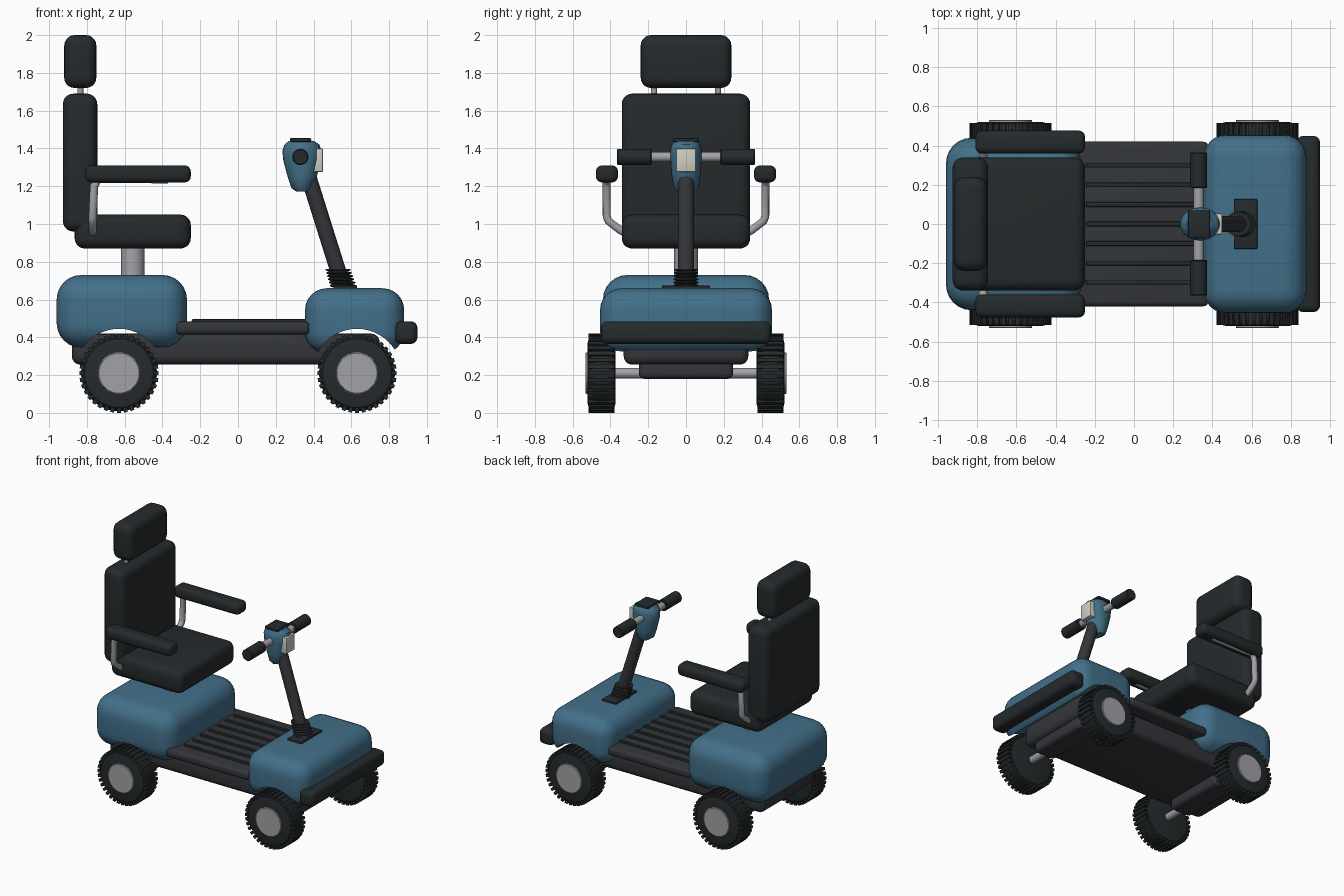
import bpy, bmesh, math
from mathutils import Vector, Matrix

if "Cube" in bpy.data.objects:
    bpy.data.objects.remove(bpy.data.objects["Cube"])


def material(name, r, g, b):
    m = bpy.data.materials.new(name)
    m.diffuse_color = (r, g, b, 1)
    m.use_nodes = True
    m.node_tree.nodes["Principled BSDF"].inputs["Base Color"].default_value = m.diffuse_color
    return m


BLUE = material("blue paint", 0.055, 0.16, 0.25)
BLACK = material("black padding", 0.018, 0.023, 0.025)
DARK = material("dark plastic", 0.034, 0.036, 0.041)
SILVER = material("silver metal", 0.36, 0.36, 0.39)
CREAM = material("lamp lens", 0.62, 0.62, 0.54)


def finish(name, bm, mat, smooth=True):
    bmesh.ops.recalc_face_normals(bm, faces=bm.faces)
    me = bpy.data.meshes.new(name)
    bm.to_mesh(me)
    bm.free()
    me.materials.append(mat)
    ob = bpy.data.objects.new(name, me)
    bpy.context.collection.objects.link(ob)
    if smooth:
        smooth_object(ob)
    return ob


def activate(ob):
    bpy.ops.object.select_all(action='DESELECT')
    ob.select_set(True)
    bpy.context.view_layer.objects.active = ob


def smooth_object(ob):
    activate(ob)
    bpy.ops.object.shade_smooth_by_angle(angle=math.radians(35))


def box(name, x, y, z, mat, bevel=0.0, seg=4, smooth=True):
    """Rounded box from (min, max) ranges."""
    bm = bmesh.new()
    bmesh.ops.create_cube(bm, size=1)
    for v in bm.verts:
        v.co = [(r[0] + r[1]) / 2 + c * (r[1] - r[0]) for r, c in zip((x, y, z), v.co)]
    if bevel:
        bmesh.ops.bevel(bm, geom=bm.edges[:], offset=bevel, segments=seg, profile=0.5,
                        affect='EDGES', clamp_overlap=True)
    return finish(name, bm, mat, smooth)


def loft(name, rings, mat, n=24, matrix=Matrix()):
    """Elliptical rings (x, y, z, rx, ry) joined and capped."""
    bm = bmesh.new()
    loops = [[bm.verts.new((x + rx * math.cos(2 * math.pi * i / n),
                            y + ry * math.sin(2 * math.pi * i / n), z)) for i in range(n)]
             for x, y, z, rx, ry in rings]
    for a, b in zip(loops, loops[1:]):
        for i in range(n):
            j = (i + 1) % n
            bm.faces.new((a[i], a[j], b[j], b[i]))
    bm.faces.new(loops[0][::-1])
    bm.faces.new(loops[-1])
    bm.transform(matrix)
    return finish(name, bm, mat)


def lathe(name, profile, mat, origin, axis, n=24):
    """Profile of (distance along axis, radius)."""
    m = Matrix.Translation(origin) @ Vector(axis).to_track_quat('Z', 'Y').to_matrix().to_4x4()
    return loft(name, [(0, 0, d, r, r) for d, r in profile], mat, n, m)


def rod(name, a, b, r, mat, n=20):
    d = Vector(b) - Vector(a)
    return lathe(name, [(0, r), (d.length, r)], mat, a, d, n)


def cut_arch(body, x):
    cutter = rod("arch_cutter", (x, -0.7, 0.21), (x, 0.7, 0.21), 0.235, BLACK, 48)
    cutter.hide_render = True
    mod = body.modifiers.new("arch", 'BOOLEAN')
    mod.operation, mod.object, mod.solver = 'DIFFERENCE', cutter, 'EXACT'
    activate(body)
    bpy.ops.object.modifier_apply(modifier="arch")
    bpy.data.objects.remove(cutter)
    smooth_object(body)


# Body shells with wheel arches
rear = box("rear_body", (-0.96, -0.27), (-0.44, 0.44), (0.345, 0.73), BLUE, 0.13, 6)
cut_arch(rear, -0.63)
front = box("front_body", (0.355, 0.88), (-0.455, 0.455), (0.315, 0.66), BLUE, 0.115, 6)
cut_arch(front, 0.63)

# Chassis, floor and bumper
box("chassis", (-0.88, 0.75), (-0.33, 0.33), (0.255, 0.42), DARK, 0.045)
box("floor_deck", (-0.33, 0.38), (-0.42, 0.42), (0.415, 0.483), DARK, 0.025)
for i in range(-3, 4):
    box("floor_rib", (-0.245, 0.365), (i * 0.1 - 0.012, i * 0.1 + 0.012), (0.475, 0.496), BLACK, 0.006, 2)
box("front_bumper", (0.83, 0.95), (-0.45, 0.45), (0.365, 0.485), BLACK, 0.035)

# Axles and wheels
for x in (-0.63, 0.63):
    rod("axle", (x, -0.5, 0.21), (x, 0.5, 0.21), 0.028, SILVER)
    box("axle_housing", (x - 0.09, x + 0.09), (-0.25, 0.25), (0.18, 0.285), DARK, 0.03)
    for s in (-1, 1):
        c = Vector((x, s * 0.447, 0.21))
        lathe("tyre", [(-0.074, 0.16), (-0.068, 0.182), (-0.05, 0.196), (-0.025, 0.201), (0.025, 0.201),
                       (0.05, 0.196), (0.068, 0.182), (0.074, 0.16)], BLACK, c, (0, s, 0), 48)
        lathe("wheel_hub", [(0.06, 0.11), (0.082, 0.11), (0.085, 0.106)], SILVER, c, (0, s, 0), 36)
        bm = bmesh.new()
        for k in range(36):
            m = (Matrix.Translation(c) @ Matrix.Rotation(2 * math.pi * k / 36, 4, 'Y')
                 @ Matrix.Translation((0, 0, 0.197)) @ Matrix.Diagonal((0.021, 0.136, 0.026, 1)))
            bmesh.ops.create_cube(bm, size=1, matrix=m)
        finish("tyre_tread", bm, BLACK, False)

# Seat, backrest and headrest
rod("seat_post", (-0.557, 0, 0.68), (-0.557, 0, 0.9), 0.063, SILVER, 28)
box("seat_cushion", (-0.865, -0.25), (-0.34, 0.34), (0.87, 1.05), BLACK, 0.055, 5)
box("backrest", (-0.927, -0.745), (-0.34, 0.34), (0.96, 1.69), BLACK, 0.055, 5)
box("headrest", (-0.92, -0.75), (-0.24, 0.24), (1.72, 2.0), BLACK, 0.055, 5)

for s in (-1, 1):
    rod("headrest_post", (-0.835, s * 0.17, 1.66), (-0.835, s * 0.17, 1.75), 0.016, SILVER, 14)
    # Armrest and its bent tube
    box("armrest", (-0.81, -0.25), (sorted((s * 0.36, s * 0.477))), (1.22, 1.31), BLACK, 0.032)
    cu = bpy.data.curves.new("armrest_tube", 'CURVE')
    cu.dimensions, cu.bevel_depth, cu.bevel_resolution = '3D', 0.022, 3
    cu.use_fill_caps = True
    path = [(-0.77, 0.31, 0.95), (-0.77, 0.345, 0.965), (-0.77, 0.41, 1.015), (-0.769, 0.42, 1.04),
            (-0.762, 0.42, 1.2), (-0.74, 0.42, 1.237), (-0.37, 0.42, 1.237)]
    sp = cu.splines.new('POLY')
    sp.points.add(len(path) - 1)
    for p, (px, py, pz) in zip(sp.points, path):
        p.co = (px, s * py, pz, 1)
    cu.materials.append(SILVER)
    bpy.context.collection.objects.link(bpy.data.objects.new("armrest_tube", cu))

# Steering column with bellows
base, top = Vector((0.565, 0, 0.64)), Vector((0.37, 0, 1.26))
rod("steering_column", base, top, 0.042, DARK, 24)
box("column_plate", (0.51, 0.63), (-0.128, 0.128), (0.65, 0.674), BLACK, 0.006, 2)
bellows = []
for i in range(6):
    z = 0.665 + i * 0.017
    x = 0.557 - i * 0.0055
    r = 0.071 - i * 0.001
    bellows += [(x, 0, z, r - 0.015, r - 0.018), (x, 0, z + 0.005, r, r - 0.004),
                (x, 0, z + 0.011, r, r - 0.004)]
loft("column_bellows", bellows, BLACK)

# Control head, lamp and top panel
loft("control_head", [(0.338, 0, 1.172, 0.03, 0.05), (0.338, 0, 1.19, 0.055, 0.064),
                      (0.34, 0, 1.25, 0.077, 0.076), (0.339, 0, 1.34, 0.1, 0.083),
                      (0.338, 0, 1.39, 0.103, 0.084), (0.338, 0, 1.42, 0.093, 0.076),
                      (0.336, 0, 1.44, 0.066, 0.058)], BLUE, 24)
box("control_panel", (0.275, 0.388), (-0.07, 0.07), (1.434, 1.456), BLACK, 0.008, 2)
box("head_lamp", (0.4, 0.45), (-0.053, 0.053), (1.275, 1.4), CREAM, 0.006, 2)

# Handlebar and grips
rod("handlebar", (0.33, -0.35, 1.355), (0.33, 0.35, 1.355), 0.026, SILVER)
for s in (-1, 1):
    lathe("handle_grip", [(0, 0.038), (0.006, 0.043), (0.176, 0.043), (0.182, 0.038)], BLACK,
          (0.33, s * 0.183, 1.355), (0, s, 0))
